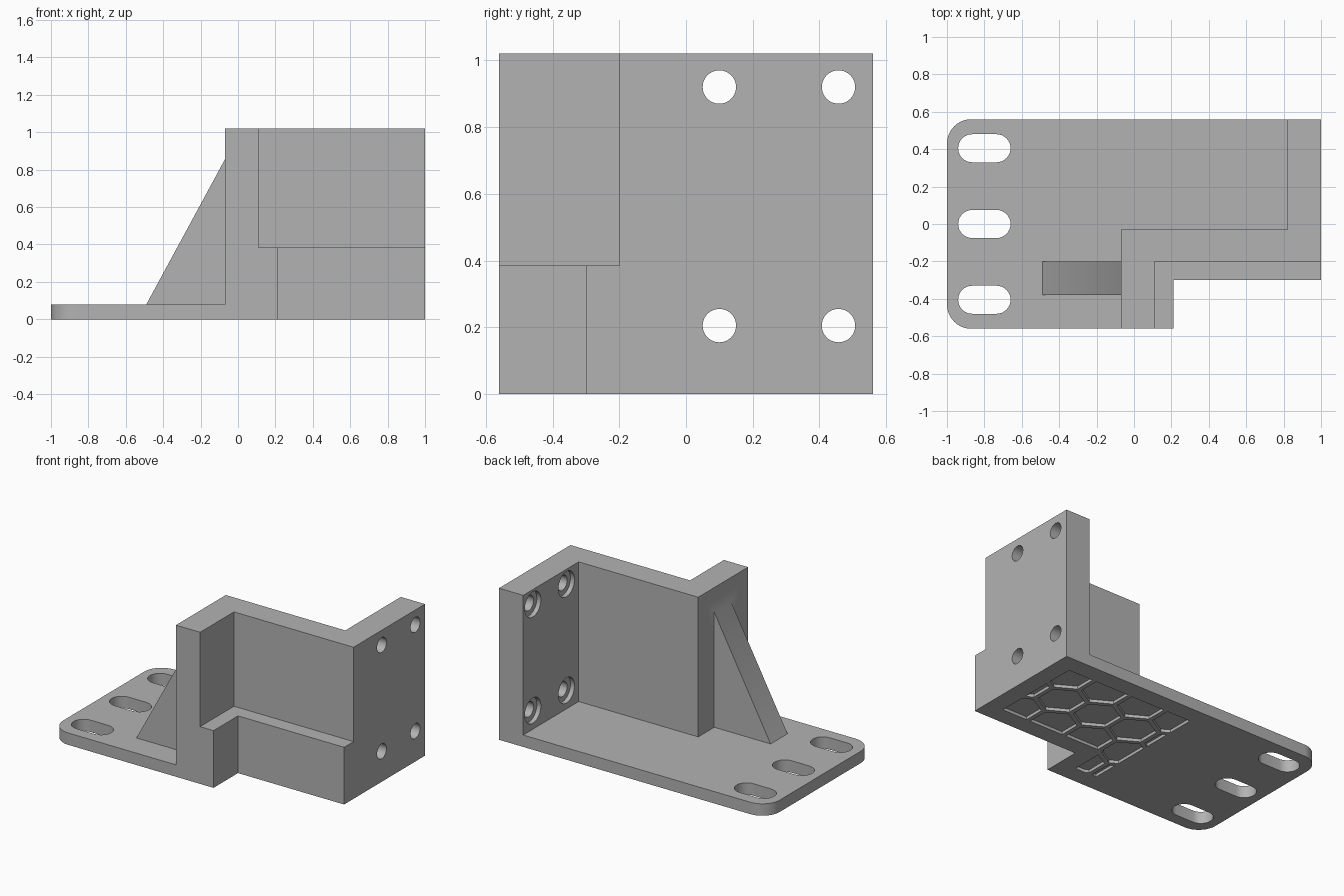
import bpy, bmesh
from math import sin, cos, pi, sqrt
from mathutils import Matrix, Vector

if "Cube" in bpy.data.objects:
    bpy.data.objects.remove(bpy.data.objects["Cube"], do_unlink=True)

grey = bpy.data.materials.new("matte_grey")
grey.use_nodes = True
grey.diffuse_color = (0.45, 0.45, 0.45, 1)
grey.node_tree.nodes["Principled BSDF"].inputs["Base Color"].default_value = (0.45, 0.45, 0.45, 1)


def prism(name, outlines, low, high, frame=Matrix()):
    """Extrude closed 2D outlines from low to high along the frame's z axis."""
    bm = bmesh.new()
    for pts in outlines:
        rings = [[bm.verts.new(frame @ Vector((x, y, z))) for x, y in pts] for z in (low, high)]
        bm.faces.new(rings[0][::-1])
        bm.faces.new(rings[1])
        n = len(pts)
        for i in range(n):
            j = (i + 1) % n
            bm.faces.new((rings[0][i], rings[0][j], rings[1][j], rings[1][i]))
    bmesh.ops.recalc_face_normals(bm, faces=bm.faces)
    mesh = bpy.data.meshes.new(name)
    bm.to_mesh(mesh)
    bm.free()
    mesh.materials.append(grey)
    ob = bpy.data.objects.new(name, mesh)
    bpy.context.collection.objects.link(ob)
    return ob


def combine(target, tool, operation):
    """Apply an exact boolean and discard the tool."""
    tool.hide_render = True
    mod = target.modifiers.new("combine", 'BOOLEAN')
    mod.operation = operation
    mod.solver = 'EXACT'
    mod.object = tool
    bpy.context.view_layer.objects.active = target
    bpy.ops.object.modifier_apply(modifier=mod.name)
    bpy.data.objects.remove(tool, do_unlink=True)


def arc(cx, cy, r, start, end, n=16):
    return [(cx + r * cos(start + (end - start) * i / n),
             cy + r * sin(start + (end - start) * i / n)) for i in range(n + 1)]


def circle(cx, cy, r, n=48, turn=0.0):
    return [(cx + r * cos(turn + 2 * pi * i / n), cy + r * sin(turn + 2 * pi * i / n)) for i in range(n)]


def wall_outline(corner_x, front_y):
    """Z-shaped wall seen from above; only its front edges change with height."""
    return [(-0.07, -0.56), (corner_x, -0.56), (corner_x, front_y), (1, front_y),
            (1, 0.56), (0.82, 0.56), (0.82, -0.03), (-0.07, -0.03)]


# Base plate with two rounded corners
R = 0.13
plate = [(0.21, -0.56), (0.21, -0.30), (1, -0.30), (1, 0.56)]
plate += arc(-1 + R, 0.56 - R, R, pi / 2, pi)
plate += arc(-1 + R, -0.56 + R, R, pi, 1.5 * pi)
bracket = prism("mounting_bracket", [plate], 0, 0.08)

# Stepped wall: thick below, thin above
combine(bracket, prism("lower_wall", [wall_outline(0.21, -0.30)], 0, 0.385), 'UNION')
combine(bracket, prism("upper_wall", [wall_outline(0.11, -0.20)], 0.3, 1.02), 'UNION')

# Triangular gusset, drawn in xz and extruded along y
along_y = Matrix(((1, 0, 0, 0), (0, 0, 1, 0), (0, 1, 0, 0), (0, 0, 0, 1)))
gusset = [(-0.49, 0.08), (-0.49, 0.05), (-0.03, 0.05), (-0.03, 0.855), (-0.07, 0.855)]
combine(bracket, prism("gusset", [gusset], -0.38, -0.20, along_y), 'UNION')

# Adjustment slots
slots = [arc(-0.735, y, 0.075, -pi / 2, pi / 2) + arc(-0.865, y, 0.075, pi / 2, 1.5 * pi)
         for y in (-0.405, 0, 0.405)]
combine(bracket, prism("slot_cutter", slots, -0.1, 0.2), 'DIFFERENCE')

# Bolt holes with counterbores on the inner side, drawn in yz and extruded along x
along_x = Matrix(((0, 0, 1, 0), (1, 0, 0, 0), (0, 1, 0, 0), (0, 0, 0, 1)))
centres = [(y, z) for y in (0.10, 0.457) for z in (0.205, 0.92)]
combine(bracket, prism("hole_cutter", [circle(y, z, 0.05) for y, z in centres], 0.7, 1.1, along_x), 'DIFFERENCE')
combine(bracket, prism("counterbore_cutter", [circle(y, z, 0.085) for y, z in centres],
                       0.75, 0.85, along_x), 'DIFFERENCE')

# Shallow honeycomb pockets underneath, trimmed to an inset of the footprint
pitch, cell = 0.28, 0.145
hexes = []
for row in range(-3, 4):
    for col in range(-3, 4):
        x = 0.40 + pitch * (col + 0.5 * (row % 2))
        y = 0.13 + pitch * sqrt(3) / 2 * row
        hexes.append(circle(x, y, cell, 6, pi / 6))
pockets = prism("honeycomb_cutter", hexes, -0.05, 0.02)
inset = [(-0.07, -0.44), (0.09, -0.44), (0.09, -0.18), (0.88, -0.18), (0.88, 0.44), (-0.07, 0.44)]
combine(pockets, prism("honeycomb_limit", [inset], -0.1, 0.1), 'INTERSECT')
combine(bracket, pockets, 'DIFFERENCE')

# Smooth the round surfaces, keep edges sharp
bpy.ops.object.select_all(action='DESELECT')
bracket.select_set(True)
bpy.context.view_layer.objects.active = bracket
bpy.ops.object.shade_smooth_by_angle(angle=pi / 6)
